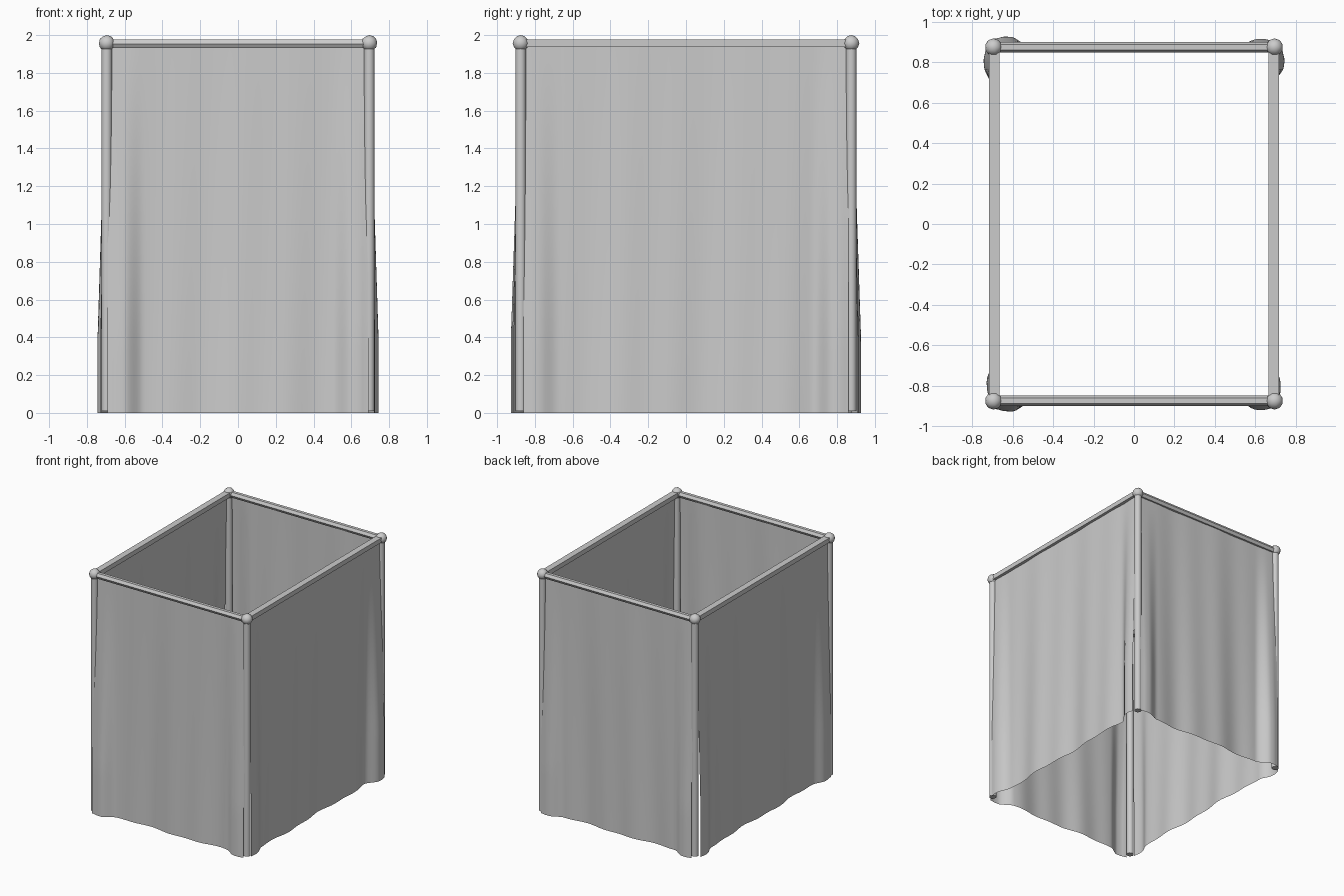
import bpy, math
from mathutils import Vector

if "Cube" in bpy.data.objects:
    bpy.data.objects.remove(bpy.data.objects["Cube"])

X, Y, ZR = 0.695, 0.875, 1.957   # frame half sizes and rail height


def smooth(o):
    bpy.ops.object.select_all(action='DESELECT')
    o.select_set(True)
    bpy.context.view_layer.objects.active = o
    bpy.ops.object.shade_smooth_by_angle(angle=math.radians(50))


def step(a, b, t):
    t = min(1, max(0, (t - a) / (b - a)))
    return t * t * (3 - 2 * t)


# corner posts and ball finials
for sx, nx in ((-1, "left"), (1, "right")):
    for sy, ny in ((-1, "front"), (1, "back")):
        bpy.ops.mesh.primitive_cylinder_add(vertices=16, radius=0.028, depth=1.945,
                                            location=(sx * X, sy * Y, 0.9825))
        bpy.context.object.name = f"{ny}_{nx}_post"
        smooth(bpy.context.object)
        bpy.ops.mesh.primitive_ico_sphere_add(subdivisions=2, radius=0.043,
                                              location=(sx * X, sy * Y, ZR))
        bpy.context.object.name = f"{ny}_{nx}_finial"
        smooth(bpy.context.object)

# front and back rails: faceted bars
for s, n in ((-1, "front"), (1, "back")):
    bpy.ops.mesh.primitive_cylinder_add(vertices=6, radius=0.026, depth=2 * X,
                                        location=(0, s * Y, ZR - 0.003),
                                        rotation=(0, math.pi / 2, 0))
    bpy.context.object.name = f"{n}_rail"

# side rails: flat bars
for s, n in ((-1, "left"), (1, "right")):
    bpy.ops.mesh.primitive_cube_add(size=1, location=(s * (X - 0.003), 0, ZR))
    o = bpy.context.object
    o.name = f"{n}_rail"
    o.scale = (0.052, 2 * Y, 0.038)


# hanging cloth: flat at the rail, rippling and flaring at the corners lower down
def curtain(name, half, place, flare_a, flare_b, phase):
    nu, nv = 90, 24
    verts, faces = [], []
    for j in range(nv + 1):
        t = j / nv
        z = (ZR - 0.005) * (1 - t)
        for i in range(nu + 1):
            u = -half + 2 * half * i / nu
            edge = half - abs(u)
            f = step(0.19, 0.08, edge) * (flare_a if u < 0 else flare_b)
            f *= min(1, 1.25 * t) * (1 - 0.2 * step(0.05, 0, edge))
            wave = 0.010 * math.sin(9 * u + phase) + 0.006 * math.sin(21 * u + 2 * phase + t)
            wave = (wave - 0.004) * (0.25 + 0.75 * t) * step(0.02, 0.2, edge)
            verts.append(place(u, f + wave, z))
    for j in range(nv):
        for i in range(nu):
            a = j * (nu + 1) + i
            faces.append((a, a + 1, a + nu + 2, a + nu + 1))
    me = bpy.data.meshes.new(name)
    me.from_pydata(verts, [], faces)
    o = bpy.data.objects.new(name, me)
    bpy.context.collection.objects.link(o)
    smooth(o)


curtain("front_curtain", 0.69, lambda u, d, z: Vector((u, -Y - d, z)), 0.05, 0.045, 0.6)
curtain("back_curtain", 0.69, lambda u, d, z: Vector((u, Y + d, z)), 0.052, 0.04, 1.9)
curtain("left_curtain", 0.86, lambda u, d, z: Vector((-X - d, u, z)), 0.032, 0.05, 2.7)
curtain("right_curtain", 0.86, lambda u, d, z: Vector((X + d, u, z)), 0.032, 0.05, 4.1)
